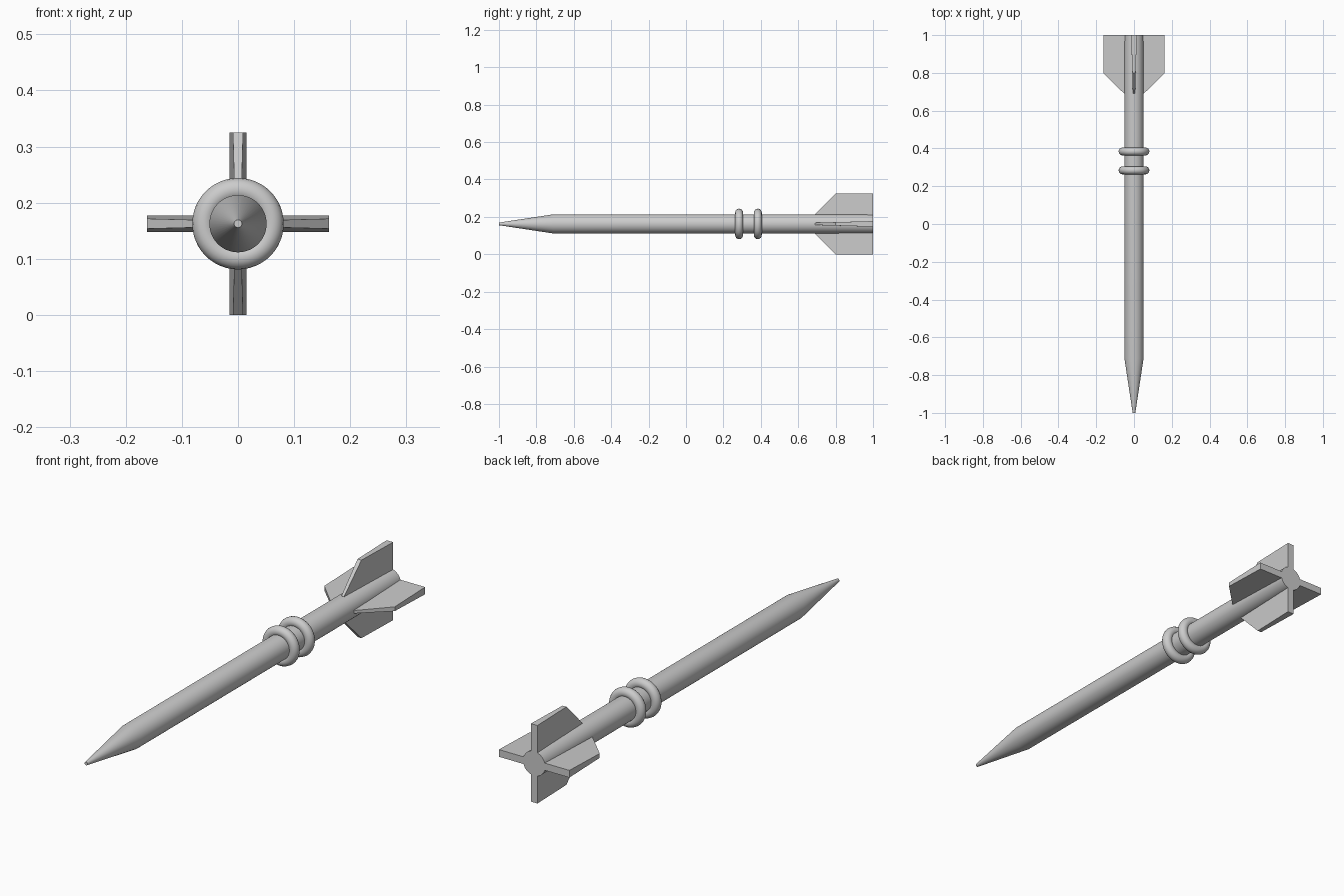
import bpy, bmesh, math
from mathutils import Matrix

if "Cube" in bpy.data.objects:
    bpy.data.objects.remove(bpy.data.objects["Cube"])

AXIS_Z = 0.1625


def finish(name, bm, smooth=True):
    bmesh.ops.recalc_face_normals(bm, faces=bm.faces[:])
    mesh = bpy.data.meshes.new(name)
    bm.to_mesh(mesh)
    bm.free()
    obj = bpy.data.objects.new(name, mesh)
    obj.location.z = AXIS_Z
    bpy.context.collection.objects.link(obj)
    if smooth:
        bpy.ops.object.select_all(action='DESELECT')
        obj.select_set(True)
        bpy.context.view_layer.objects.active = obj
        bpy.ops.object.shade_smooth_by_angle(angle=math.radians(35))
    return obj


def lathe(name, profile, closed=False, sides=48):
    """Spin (y, radius) points around the long axis; open profiles get end caps."""
    bm = bmesh.new()
    rings = []
    for y, r in profile:
        rings.append([bm.verts.new((r * math.sin(2 * math.pi * i / sides), y,
                                    r * math.cos(2 * math.pi * i / sides)))
                      for i in range(sides)])
    pairs = list(zip(rings, rings[1:]))
    if closed:
        pairs.append((rings[-1], rings[0]))
    else:
        bm.faces.new(rings[0])
        bm.faces.new(rings[-1])
    for a, b in pairs:
        for i in range(sides):
            j = (i + 1) % sides
            bm.faces.new((a[i], a[j], b[j], b[i]))
    return finish(name, bm)


# Shaft with tapered, slightly blunt nose
lathe("shaft", [(-1.0, 0.007), (-0.71, 0.051), (1.0, 0.051)])

# Two round collars
for n, y in enumerate((0.284, 0.384)):
    circle = [(y + 0.021 * math.cos(math.pi * k / 8), 0.0605 + 0.021 * math.sin(math.pi * k / 8))
              for k in range(16)]
    lathe(f"collar_{n + 1}", circle, closed=True)

# Four wedge fins, thickest at the tail: (y, radius, half thickness)
outline = [(0.69, 0.035, 0.006), (0.69, 0.052, 0.006), (0.80, 0.1625, 0.009),
           (1.0, 0.1625, 0.015), (1.0, 0.035, 0.015)]
for n in range(4):
    bm = bmesh.new()
    left = [bm.verts.new((-t, y, r)) for y, r, t in outline]
    right = [bm.verts.new((t, y, r)) for y, r, t in outline]
    bm.faces.new(left)
    bm.faces.new(right)
    for i in range(len(outline)):
        j = (i + 1) % len(outline)
        bm.faces.new((left[i], left[j], right[j], right[i]))
    bm.transform(Matrix.Rotation(n * math.pi / 2, 4, 'Y'))
    finish(f"tail_fin_{n + 1}", bm, smooth=False)
